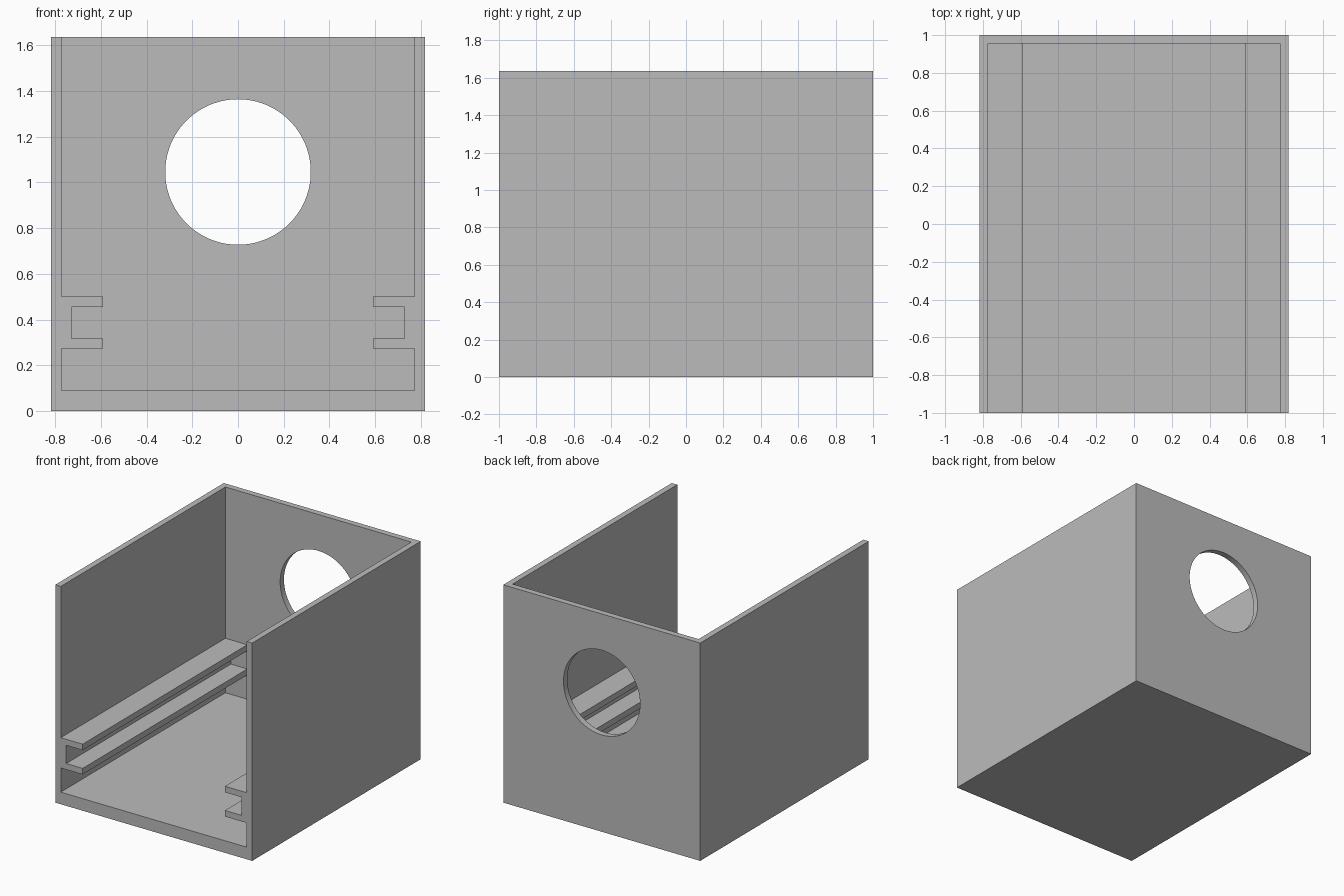
import bpy
import bmesh
from mathutils import Matrix, Vector

cube = bpy.data.objects.get("Cube")
if cube:
    bpy.data.objects.remove(cube, do_unlink=True)

U = 2 / 44                       # one wall thickness
WIDTH, DEPTH, HEIGHT = 36, 44, 36
OVER = 2                         # how far cutters run past the shell

grey = bpy.data.materials.new("plain_grey")
grey.use_nodes = True
grey.diffuse_color = (0.5, 0.5, 0.5, 1)
grey.node_tree.nodes["Principled BSDF"].inputs["Base Color"].default_value = (0.5, 0.5, 0.5, 1)


def extruded(name, outline, y0, y1):
    """Prism from an (x, z) outline, running along y, in wall units."""
    bm = bmesh.new()
    face = bm.faces.new([bm.verts.new((x * U, y0 * U, z * U)) for x, z in outline])
    side = bmesh.ops.extrude_face_region(bm, geom=[face])
    moved = [g for g in side["geom"] if isinstance(g, bmesh.types.BMVert)]
    bmesh.ops.translate(bm, verts=moved, vec=Vector((0, (y1 - y0) * U, 0)))
    bmesh.ops.recalc_face_normals(bm, faces=bm.faces)
    return finish(name, bm)


def finish(name, bm):
    mesh = bpy.data.meshes.new(name)
    bm.to_mesh(mesh)
    bm.free()
    mesh.materials.append(grey)
    obj = bpy.data.objects.new(name, mesh)
    bpy.context.collection.objects.link(obj)
    return obj


def cut(target, cutter):
    """Subtract the cutter, apply it and discard it."""
    cutter.hide_render = True
    mod = target.modifiers.new("cut", 'BOOLEAN')
    mod.operation = 'DIFFERENCE'
    mod.solver = 'EXACT'
    mod.object = cutter
    bpy.context.view_layer.objects.active = target
    bpy.ops.object.modifier_apply(modifier=mod.name)
    bpy.data.objects.remove(cutter, do_unlink=True)


# Outer block
w, d = WIDTH / 2, DEPTH / 2
shell = extruded("open_box_with_rails", [(-w, 0), (w, 0), (w, HEIGHT), (-w, HEIGHT)], -d, d)

# Cavity, open at front and top, leaving a pair of slotted rails on each side
half = [(17, 2), (17, 6), (13, 6), (13, 7), (16, 7), (16, 10),
        (13, 10), (13, 11), (17, 11), (17, HEIGHT + OVER)]
cavity = half + [(-x, z) for x, z in reversed(half)]
cut(shell, extruded("cavity_cutter", cavity, -d - OVER, d - 1))

# Round opening in the back wall
bm = bmesh.new()
bmesh.ops.create_cone(bm, cap_ends=True, segments=96, radius1=7 * U, radius2=7 * U, depth=4 * U,
                      matrix=Matrix.Translation((0, d * U, 23 * U)) @ Matrix.Rotation(1.5707963, 4, 'X'))
cut(shell, finish("hole_cutter", bm))

# Smooth hole rim, flat walls
bpy.ops.object.select_all(action='DESELECT')
shell.select_set(True)
bpy.context.view_layer.objects.active = shell
bpy.ops.object.shade_smooth_by_angle(angle=0.5)
